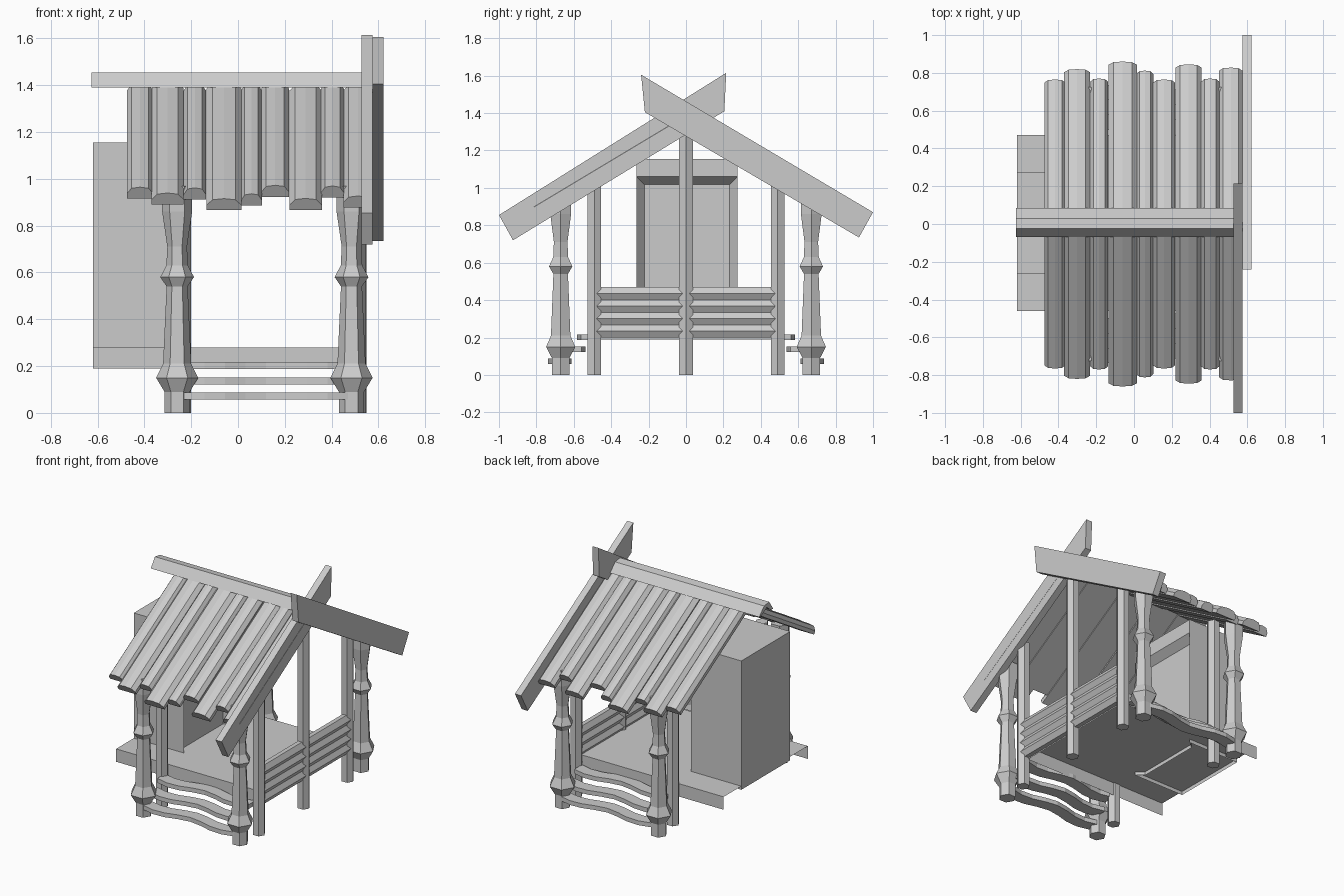
import bpy, bmesh, math
from mathutils import Vector

if "Cube" in bpy.data.objects:
    bpy.data.objects.remove(bpy.data.objects["Cube"])


def finish(name, bm):
    bmesh.ops.recalc_face_normals(bm, faces=bm.faces)
    me = bpy.data.meshes.new(name)
    bm.to_mesh(me)
    bm.free()
    ob = bpy.data.objects.new(name, me)
    bpy.context.collection.objects.link(ob)
    return ob


def prism(name, pts, vec):
    """Extrude a planar outline along a vector."""
    bm = bmesh.new()
    f = bm.faces.new([bm.verts.new(p) for p in pts])
    r = bmesh.ops.extrude_face_region(bm, geom=[f], use_keep_orig=True)
    bmesh.ops.translate(bm, vec=Vector(vec),
                        verts=[v for v in r["geom"] if isinstance(v, bmesh.types.BMVert)])
    return finish(name, bm)


def lathe(name, x, y, profile, n=6):
    """Stack of n-sided rings, (radius, z) each, closed at both ends."""
    bm = bmesh.new()
    rings = [[bm.verts.new((x + r * math.cos(2 * math.pi * i / n),
                            y + r * math.sin(2 * math.pi * i / n), z)) for i in range(n)]
             for r, z in profile]
    for a, b in zip(rings, rings[1:]):
        for i in range(n):
            j = (i + 1) % n
            bm.faces.new((a[i], a[j], b[j], b[i]))
    bm.faces.new(rings[0])
    bm.faces.new(rings[-1])
    return finish(name, bm)


# turned corner columns
turned = [(.054, 0), (.054, .09), (.09, .15), (.06, .21), (.045, .54), (.072, .58),
          (.046, .63), (.042, .71), (.064, .86), (.064, .97)]
for x in (-.26, .485):
    for y in (-.67, .67):
        lathe("turned_column", x, y, turned)

# plain posts
for x, y, h in ((.505, -.49, 1.04), (.505, .49, 1.04), (.508, 0, 1.34),
                (-.243, -.49, 1.04), (-.243, .49, 1.04)):
    lathe("plain_post", x, y, [(.042, 0), (.042, h)])

# railing logs with pointed edges
for z in (.435, .368, .301, .234):
    prism("railing_log", [(.505 + dx, -.49, z + dz) for dx, dz in
                          ((.035, 0), (.015, .035), (-.015, .035), (-.035, 0),
                           (-.015, -.035), (.015, -.035))], (0, .98, 0))

# floor sheet with skirts on three sides, open at the back and underneath
bm = bmesh.new()
top = [bm.verts.new(p) for p in ((-.62, -.46, .28), (.49, -.46, .28), (.49, .47, .28), (-.62, .47, .28))]
low = [bm.verts.new((*t.co.xy, .19)) for t in top]
bm.faces.new(top)
for i in range(3):
    bm.faces.new((low[i], low[i + 1], top[i + 1], top[i]))
finish("floor", bm)

# tall cabinet with a bevelled recess on its inner side, open underneath
bm = bmesh.new()
X0, X1, Y0, Y1, Z0, Z1 = -.62, -.23, -.265, .275, .255, 1.155
v = lambda *p: bm.verts.new(p)
b = [v(X0, Y0, Z0), v(X0, Y1, Z0), v(X0, Y1, Z1), v(X0, Y0, Z1)]
f = [v(X1, Y0, Z0), v(X1, Y1, Z0), v(X1, Y1, Z1), v(X1, Y0, Z1)]
m = [v(X1, Y0, 1.06), v(X1, Y1, 1.06)]
n = [v(X1 - .05, Y0 + .042, 1.018), v(X1 - .05, Y1 - .042, 1.018),
     v(X1 - .05, Y1 - .042, Z0), v(X1 - .05, Y0 + .042, Z0)]
for q in ((b[0], b[1], b[2], b[3]), (b[3], b[2], f[2], f[3]),
          (b[0], b[3], f[3], m[0], f[0]), (b[1], f[1], m[1], f[2], b[2]),
          (m[0], f[3], f[2], m[1]), (m[0], m[1], n[1], n[0]),
          (m[0], n[0], n[3], f[0]), (m[1], f[1], n[2], n[1]), (n[0], n[1], n[2], n[3])):
    bm.faces.new(q)
finish("cabinet", bm)

# wavy steps on both long sides
for s in (-1, 1):
    for k, (yc, z) in enumerate(((.675, .058), (.60, .122), (.52, .187))):
        xs = [-.23 + .70 * i / 8 for i in range(9)]
        wave = [.022 * math.sin(3 * math.pi * i / 8) for i in range(9)]
        out = [(x, s * (yc + .042 + w), z) for x, w in zip(xs, wave)]
        inn = [(x, s * (yc - .042 + w), z) for x, w in zip(xs, wave)]
        prism("wavy_step", out + inn[::-1], (0, 0, .03))

# roof boards: (left x, right x, reach from the ridge), alternating in height
boards = [(-.475, -.362, .765), (-.37, -.232, .82), (-.232, -.137, .77),
          (-.135, .015, .86), (.013, .102, .812), (.10, .218, .765),
          (.22, .358, .845), (.355, .452, .77), (.45, .575, .828)]
ang = math.atan(.6)
c, sn = math.cos(ang), math.sin(ang)
for s in (-1, 1):
    for k, (x0, x1, reach) in enumerate(boards):
        xm, w = (x0 + x1) / 2, (x1 - x0) / 2
        lift = .004 if k % 2 else -.004
        pts = [(xm + u * w, s * sn * t, 1.36 + lift + c * t) for u, t in
               ((-1, 0), (-1, .025), (-.65, .052), (0, .058), (.65, .052), (1, .025), (1, 0))]
        L = (reach - .058 * sn) / c
        prism("roof_board", pts, (0, s * c * L, -sn * L))

# ridge cap
prism("ridge_cap", [(-.625, y, z) for y, z in
                    ((-.07, 1.39), (-.025, 1.455), (.03, 1.447), (.085, 1.39),
                     (.06, 1.39), (0, 1.425), (-.045, 1.39))], (1.155, 0, 0))

# crossed gable boards
prism("gable_board_outer", [(.575, y, z) for y, z in
                            ((-.24, 1.605), (1, .87), (.925, .735), (-.22, 1.405))], (.047, 0, 0))
prism("gable_board_inner", [(.527, y, z) for y, z in
                            ((.215, 1.615), (-1, .855), (-.925, .72), (.205, 1.41))], (.047, 0, 0))
